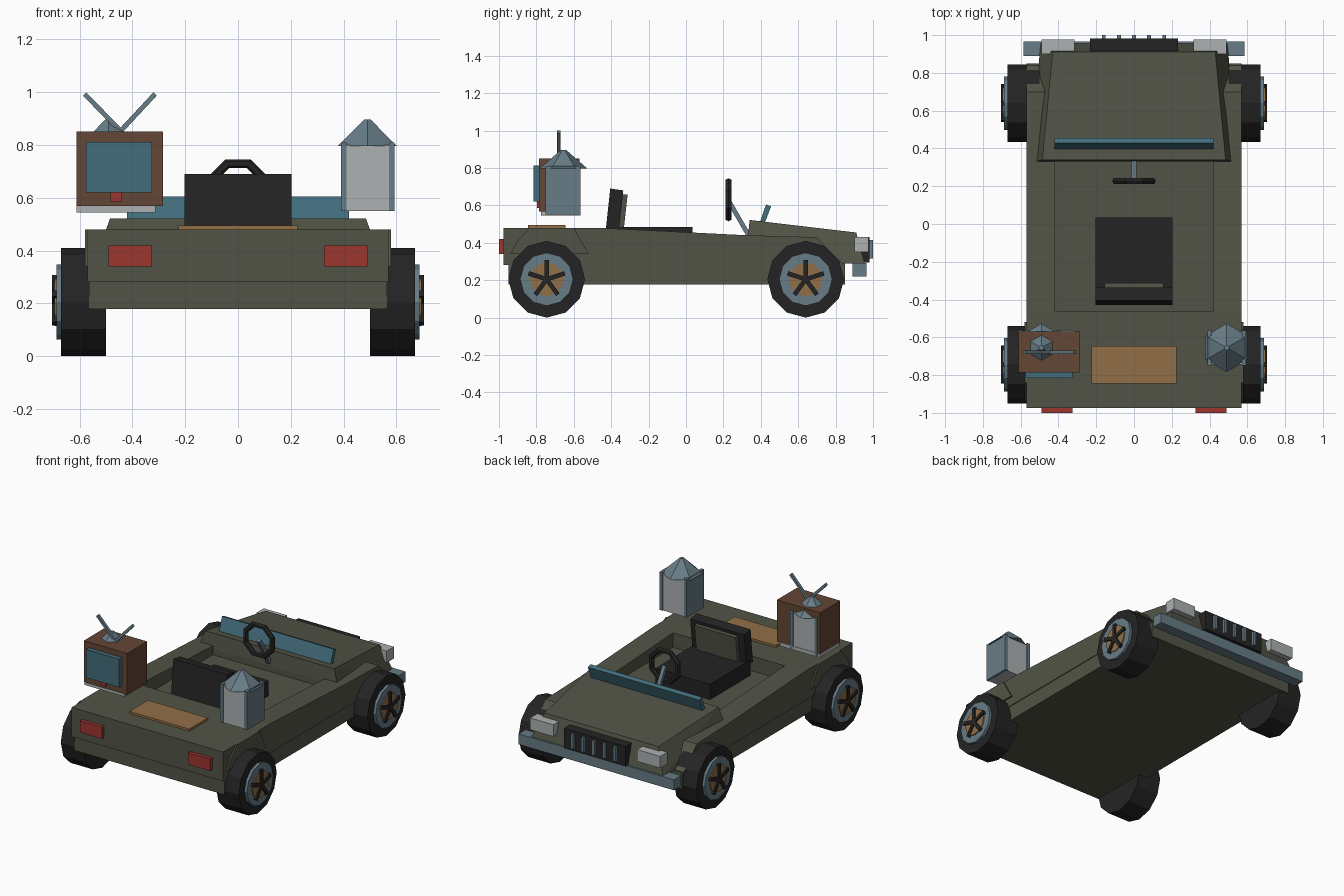
import bpy, bmesh, math
from mathutils import Matrix, Vector

if "Cube" in bpy.data.objects:
    bpy.data.objects.remove(bpy.data.objects["Cube"])


def lin(c):
    c /= 255
    return c / 12.92 if c <= 0.04045 else ((c + 0.055) / 1.055) ** 2.4


def mat(name, r, g, b):
    m = bpy.data.materials.new(name)
    m.diffuse_color = (lin(r), lin(g), lin(b), 1)
    m.use_nodes = True
    m.node_tree.nodes["Principled BSDF"].inputs["Base Color"].default_value = m.diffuse_color
    return m


OLIVE = mat("olive", 82, 84, 70)
BLACK = mat("black", 36, 36, 37)
SLATE = mat("slate", 103, 124, 134)
TAN = mat("tan", 146, 110, 70)
BROWN = mat("brown", 100, 70, 53)
TEAL = mat("teal", 67, 109, 124)
RED = mat("red", 156, 54, 47)
PALE = mat("pale grey", 172, 177, 178)


def finish(name, bm, m):
    bmesh.ops.recalc_face_normals(bm, faces=bm.faces[:])
    me = bpy.data.meshes.new(name)
    bm.to_mesh(me)
    bm.free()
    me.materials.append(m)
    ob = bpy.data.objects.new(name, me)
    bpy.context.collection.objects.link(ob)
    return ob


def prism(name, pts, x0, x1, m):
    """Side profile of (y, z) points extruded from x0 to x1."""
    bm = bmesh.new()
    a = [bm.verts.new((x0, y, z)) for y, z in pts]
    b = [bm.verts.new((x1, y, z)) for y, z in pts]
    bm.faces.new(a)
    bm.faces.new(b[::-1])
    n = len(pts)
    for i in range(n):
        j = (i + 1) % n
        bm.faces.new((a[i], b[i], b[j], a[j]))
    return finish(name, bm, m)


def box(name, x0, x1, y0, y1, z0, z1, m):
    return prism(name, [(y0, z0), (y1, z0), (y1, z1), (y0, z1)], x0, x1, m)


def hull(name, half, m):
    """Convex solid from (x, y, z) points mirrored in x."""
    bm = bmesh.new()
    for x, y, z in half:
        bm.verts.new((x, y, z))
        bm.verts.new((-x, y, z))
    bmesh.ops.convex_hull(bm, input=bm.verts[:])
    bmesh.ops.dissolve_limit(bm, angle_limit=0.01, verts=bm.verts[:], edges=bm.edges[:])
    return finish(name, bm, m)


def cone(name, loc, axis, r0, r1, depth, n, m):
    """Cylinder or cone centred on loc along axis."""
    bm = bmesh.new()
    bmesh.ops.create_cone(bm, cap_ends=True, segments=n, radius1=r0, radius2=r1, depth=depth)
    if axis == 'X':
        bm.transform(Matrix.Rotation(math.pi / 2, 4, 'Y'))
    bm.transform(Matrix.Translation(loc))
    return finish(name, bm, m)


def bar(name, p, q, w, m):
    """Square rod from p to q."""
    p, q = Vector(p), Vector(q)
    d = q - p
    bm = bmesh.new()
    bmesh.ops.create_cube(bm, size=1)
    bm.transform(Matrix.Diagonal((w, w, d.length, 1)))
    bm.transform(Matrix.Translation((p + q) / 2) @ d.to_track_quat('Z', 'Y').to_matrix().to_4x4())
    return finish(name, bm, m)


# Body
box("lower_body", -.565, .565, -.95, .85, .178, .29, OLIVE)
box("cockpit_floor", -.43, .43, -.5, .84, .27, .38, OLIVE)
box("rear_deck", -.43, .43, -.975, -.46, .28, .48, OLIVE)
rail = [(-.975, .28), (-.975, .48), (-.47, .48), (.33, .44), (.7, .43), (.78, .34), (.85, .28)]
hull("hood", [(.52, .33, .30), (.52, .33, .42), (.485, .34, .522), (.43, .91, .455),
              (.495, .955, .29), (.505, .84, .29)], OLIVE)
for s, side in ((1, "right"), (-1, "left")):
    prism(side + "_side_panel", rail, s * .42, s * .57, OLIVE)
    prism(side + "_rear_fender", [(-.94, .34), (-.9, .41), (-.84, .48), (-.6, .48), (-.52, .34)],
          s * .5, s * .58, OLIVE)
    # Lights
    box(side + "_tail_light", s * .325, s * .49, -1, -.97, .34, .42, RED)
    box(side + "_headlight", s * .315, s * .49, .90, .977, .35, .43, PALE)
    # Wheels
    for y, end in ((-.745, "rear"), (.64, "front")):
        n = side + "_" + end
        cone(n + "_tire", (s * .585, y, .205), 'X', .205, .205, .17, 12, BLACK)
        cone(n + "_rim", (s * .675, y, .205), 'X', .142, .142, .026, 12, SLATE)
        cone(n + "_hub", (s * .68, y, .205), 'X', .09, .09, .03, 12, TAN)
        for i in range(5):
            a = i * math.tau / 5
            bar(n + "_spoke", (s * .693, y, .205),
                (s * .693, y + .102 * math.sin(a), .205 + .102 * math.cos(a)), .024, BLACK)

# Grille and bumper
box("bumper", -.585, .585, .89, .965, .22, .292, SLATE)
box("grille", -.232, .232, .90, .982, .295, .43, BLACK)
for i in range(-2, 3):
    box("grille_bar", i * .08 - .01, i * .08 + .01, .97, 1, .315, .415, SLATE)

# Windscreen and steering
prism("windscreen", [(.39, .495), (.428, .605), (.455, .595), (.417, .495)], -.42, .42, TEAL)
bar("steering_column", (0, .225, .63), (0, .335, .44), .024, SLATE)
bpy.ops.mesh.primitive_torus_add(major_segments=8, minor_segments=6, major_radius=.107,
                                 minor_radius=.018, location=(0, .227, .63),
                                 rotation=(math.pi / 2, math.pi / 8, 0))
wheel = bpy.context.object
wheel.name = "steering_wheel"
wheel.data.materials.append(BLACK)

# Seat
box("seat_cushion", -.205, .205, -.4, .035, .37, .485, BLACK)
prism("seat_back", [(-.43, .46), (-.405, .69), (-.335, .68), (-.36, .46)], -.203, .203, BLACK)
prism("seat_back_pad", [(-.36, .48), (-.34, .66), (-.312, .657), (-.332, .48)], -.155, .155, OLIVE)

# Deck mat
box("deck_mat", -.225, .225, -.845, -.645, .475, .495, TAN)

# Lanterns on both rear corners
for s, side in ((1, "right"), (-1, "left")):
    box(side + "_lantern_glass", s * .405, s * .58, -.745, -.568, .573, .80, PALE)
    box(side + "_lantern_base", s * .405, s * .58, -.745, -.568, .55, .573, PALE)
    for x in (.39, .572):
        box(side + "_lantern_plate", s * x, s * (x + .021), -.75, -.563, .55, .81, SLATE)
    cone(side + "_lantern_roof", (s * .49, -.655, .8465), 'Z', .128, .014, .1, 6, SLATE)

# Television
box("television_case", -.612, -.285, -.785, -.57, .568, .85, BROWN)
box("television_base", -.612, -.312, -.775, -.565, .545, .57, PALE)
box("television_screen", -.575, -.325, -.815, -.78, .62, .812, TEAL)
box("television_knob", -.483, -.44, -.797, -.78, .585, .62, RED)
bar("left_antenna", (-.437, -.68, .845), (-.581, -.68, .993), .018, SLATE)
bar("right_antenna", (-.452, -.68, .845), (-.314, -.68, .993), .018, SLATE)
